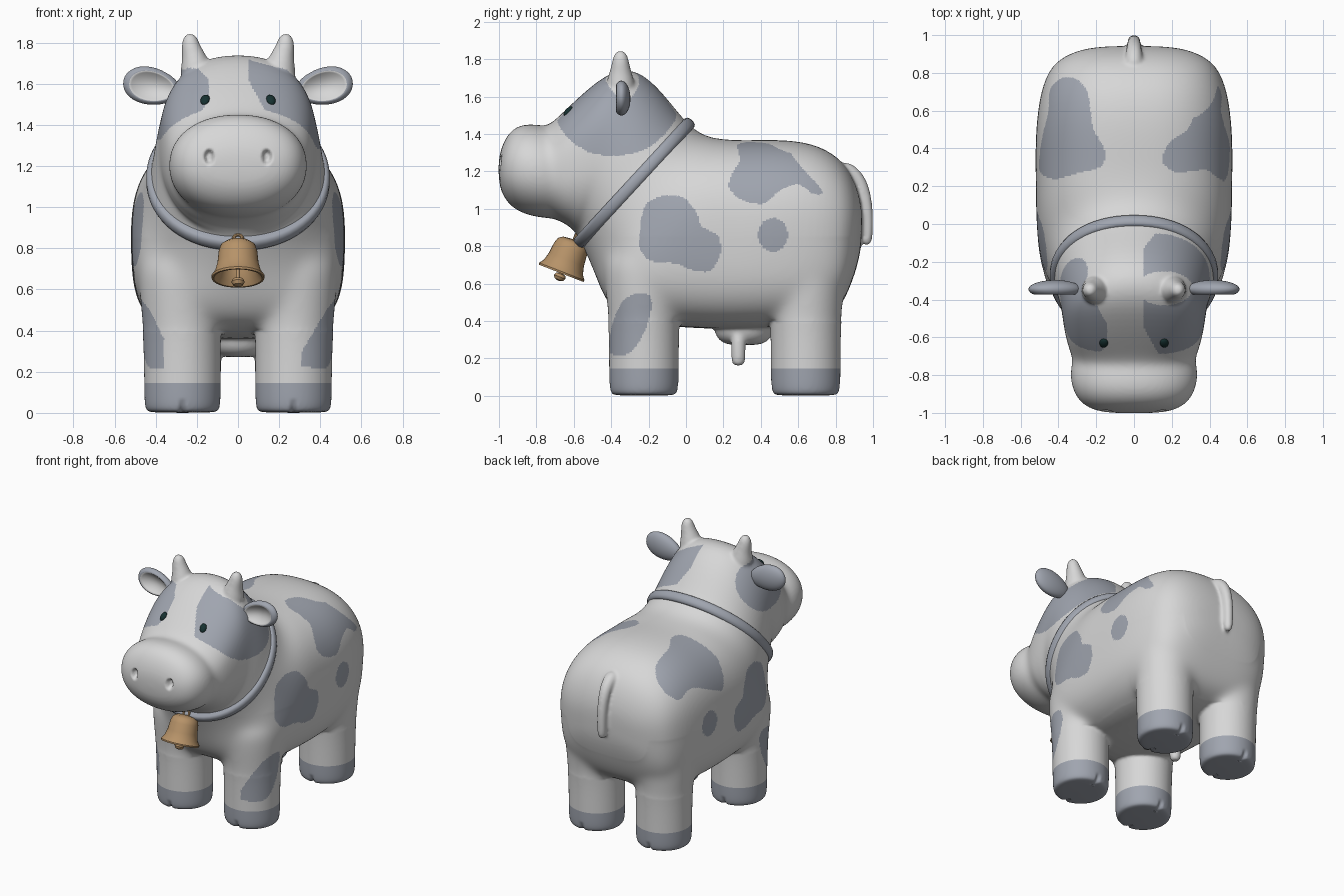
import bpy, bmesh, math
from mathutils import Vector, Matrix

if "Cube" in bpy.data.objects:
    bpy.data.objects.remove(bpy.data.objects["Cube"])

def material(name, rgb):
    m = bpy.data.materials.new(name)
    m.diffuse_color = (*rgb, 1)
    m.use_nodes = True
    m.node_tree.nodes["Principled BSDF"].inputs["Base Color"].default_value = m.diffuse_color
    return m

WHITE = material("soft_white", (0.68, 0.68, 0.68))
GREY = material("slate_grey", (0.35, 0.375, 0.43))
BRASS = material("brass", (0.47, 0.29, 0.14))
DARK = material("eye_dark", (0.008, 0.03, 0.03))
SEG = 32

def finish(bm, name, mats, angle=None):
    bmesh.ops.recalc_face_normals(bm, faces=bm.faces)
    me = bpy.data.meshes.new(name)
    bm.to_mesh(me)
    bm.free()
    ob = bpy.data.objects.new(name, me)
    bpy.context.collection.objects.link(ob)
    for m in mats:
        me.materials.append(m)
    bpy.ops.object.select_all(action='DESELECT')
    ob.select_set(True)
    bpy.context.view_layer.objects.active = ob
    if angle:
        bpy.ops.object.shade_smooth_by_angle(angle=math.radians(angle))
    else:
        bpy.ops.object.shade_smooth()
    return ob

def skin(bm, rings, closed=False):
    """Join rings of points with quads."""
    vs = [[bm.verts.new(p) for p in r] for r in rings]
    n = len(vs[0])
    for a, b in zip(vs, vs[1:] + (vs[:1] if closed else [])):
        for i in range(n):
            bm.faces.new((a[i], a[(i + 1) % n], b[(i + 1) % n], b[i]))
    if not closed:
        bm.faces.new(vs[0])
        bm.faces.new(vs[-1])

def oval(t, e):
    """Point on a unit superellipse."""
    c, s = math.cos(t), math.sin(t)
    return (math.copysign(abs(c) ** (2 / e), c), math.copysign(abs(s) ** (2 / e), s))

def section(ty, tz, by, bz, w):
    mid = Vector((0, (ty + by) / 2, (tz + bz) / 2))
    up = Vector((0, (ty - by) / 2, (tz - bz) / 2))
    hi = 2.15 if ty < -.7 or -.3 < ty < .15 else 2.5
    lo = 3.4 if ty > .15 else hi          # squarer belly
    pts = [oval(2 * math.pi * i / SEG, hi if i < SEG / 2 else lo) for i in range(SEG)]
    return [mid + up * s + Vector((w * c, 0, 0)) for c, s in pts]

def tube(bm, pts, n=16):
    """Tapered round tube along (x, y, z, radius) points."""
    ps = [Vector(p[:3]) for p in pts]
    rings = []
    for i, p in enumerate(ps):
        t = (ps[min(i + 1, len(ps) - 1)] - ps[max(i - 1, 0)]).normalized()
        u = t.cross(Vector((1, 0, 0))).normalized()
        v = u.cross(t)
        rings.append([p + pts[i][3] * (u * math.cos(a) + v * math.sin(a))
                      for a in (2 * math.pi * k / n for k in range(n))])
    skin(bm, rings)

# Body, neck and head: top y, top z, bottom y, bottom z, half width
SECTIONS = [
    (-1.005, 1.25, -1.0, 1.13, .13), (-.985, 1.34, -.975, 1.06, .235),
    (-.94, 1.42, -.92, .995, .30), (-.87, 1.455, -.83, .96, .335),
    (-.79, 1.45, -.75, .95, .338), (-.735, 1.44, -.70, .945, .322),
    (-.65, 1.525, -.65, .92, .35), (-.5, 1.665, -.62, .90, .37),
    (-.38, 1.745, -.60, .88, .38), (-.25, 1.745, -.585, .86, .39),
    (-.12, 1.62, -.575, .845, .41), (0, 1.46, -.565, .825, .425),
    (.1, 1.385, -.49, .66, .465), (.22, 1.37, -.43, .49, .50),
    (.32, 1.368, -.31, .385, .52), (.4, 1.37, .1, .355, .522),
    (.55, 1.37, .35, .355, .525), (.7, 1.345, .63, .37, .505),
    (.82, 1.275, .785, .42, .46), (.89, 1.18, .85, .51, .40),
    (.93, 1.07, .908, .66, .30), (.945, .97, .94, .8, .16)]
bm = bmesh.new()
skin(bm, [section(*s) for s in SECTIONS])
for sx in (-1, 1):
    # Legs
    for y in (-.225, .64):
        tube(bm, [(sx * x, y, z, r) for x, z, r in (
            (.27, 0, .165), (.27, .012, .18), (.27, .05, .187), (.27, .15, .188),
            (.272, .35, .189), (.274, .5, .2), (.27, .65, .218), (.26, .8, .22))], 24)
    # Horns
    tube(bm, [(sx * x, -.35, z, r) for x, z, r in (
        (.2, 1.6, .085), (.205, 1.69, .075), (.218, 1.74, .056),
        (.232, 1.79, .046), (.232, 1.825, .036), (.23, 1.845, .018))])
    # Teats
    tube(bm, [(sx * .12, .28, z, r) for z, r in (
        (.16, .02), (.175, .038), (.23, .04), (.36, .04))])
# Udder
tube(bm, [(0, .31, .27, .07), (0, .31, .285, .125), (0, .31, .33, .165), (0, .31, .45, .17)])
# Tail
tube(bm, [(0, .82, 1.21, .05), (0, .88, 1.2, .045), (0, .935, 1.14, .04), (0, .963, 1.03, .036),
          (0, .97, .92, .033), (0, .966, .83, .032), (0, .965, .805, .018)])
cow = finish(bm, "cow_body", [WHITE, GREY])

# Fuse the parts into one soft surface
mod = cow.modifiers.new("round", 'SUBSURF')
mod.levels = 2
mod = cow.modifiers.new("fuse", 'REMESH')
mod.mode = 'VOXEL'
mod.voxel_size = .0092
mod = cow.modifiers.new("soften", 'SMOOTH')
mod.factor = .5
mod.iterations = 11
for name in ("round", "fuse", "soften"):
    bpy.ops.object.modifier_apply(modifier=name)

# Coat patches: outlines in side view (y, z) or top view (x, y)
def chaikin(p):
    for _ in range(2):
        p = [q for a, b in zip(p, p[1:] + p[:1]) for q in (
            (.8 * a[0] + .2 * b[0], .8 * a[1] + .2 * b[1]),
            (.2 * a[0] + .8 * b[0], .2 * a[1] + .8 * b[1]))]
    return p

def inside(poly, x, y):
    hit = False
    for (ax, ay), (bx, by) in zip(poly, poly[1:] + poly[:1]):
        if (ay > y) != (by > y) and x < ax + (y - ay) * (bx - ax) / (by - ay):
            hit = not hit
    return hit

FLANK = chaikin([(-.25, .9), (-.22, 1.03), (-.12, 1.075), (-.01, 1.065), (.06, .98), (.08, .9),
                 (.18, .86), (.19, .75), (.13, .66), (.03, .67), (-.05, .71), (-.19, .715), (-.25, .78)])
RUMP = chaikin([(.28, 1.32), (.2, 1.45), (.5, 1.45), (.53, 1.34), (.6, 1.24), (.75, 1.08), (.68, 1.075),
                (.6, 1.14), (.5, 1.1), (.42, 1.02), (.3, 1.04), (.22, 1.11), (.25, 1.2), (.29, 1.25)])
RUMP_TOP = chaikin([(.14, .33), (.18, .43), (.29, .5), (.35, .65), (.43, .78), (.6, .85), (.6, .15),
                    (.4, .2), (.3, .24), (.2, .28)])
RUMP_LEFT = chaikin([(-.45, .72), (-.38, .78), (-.3, .77), (-.24, .7), (-.22, .5), (-.15, .4), (-.16, .3),
                     (-.3, .27), (-.42, .23), (-.51, .27), (-.49, .45), (-.45, .6)])
KNEE = chaikin([(-.35, .5), (-.28, .55), (-.18, .54), (-.19, .42), (-.25, .28), (-.32, .21),
                (-.45, .23), (-.45, .4)])
FACE = chaikin([(-.7, 1.47), (-.62, 1.36), (-.5, 1.29), (-.35, 1.28), (-.2, 1.32), (-.1, 1.41),
                (-.04, 1.5), (-.08, 1.72), (-.3, 1.85), (-.5, 1.85), (-.66, 1.62)])

def is_grey(c):
    x, y, z = c
    ax = abs(x)
    if z < .145:
        return True
    if z < .6:
        edge = .31 + max(0, z - .3) * .6 if x > 0 else .36 + max(0, z - .36) * .5
        return ax > edge and inside(KNEE, y, z)
    if ax > .3 and (inside(FLANK, y, z) or math.hypot((y - .465) / .08, (z - .86) / .09) < 1):
        return True
    if z < .95:
        return False
    if x > 0:
        horn = z > 1.58 and math.hypot((x - .16) / .15, (y + .34) / .09) < 1
        face = x > .05 + max(0, 1.62 - z) * .55 and not horn and inside(FACE, y, z)
        return face or (inside(RUMP_TOP, x, y) and inside(RUMP, y, z))
    face = (ax > .14 + max(0, 1.52 - z) * .7 + max(0, z - 1.62)
            and math.hypot((y + .43) / .25, (z - 1.5) / .175) < 1)
    return face or inside(RUMP_LEFT, x, y)

bm = bmesh.new()
bm.from_mesh(cow.data)
# Melt the legs into the belly
blend = [v for v in bm.verts if .4 < v.co.z < .85 and v.co.y < .9]
for _ in range(70):
    bmesh.ops.smooth_vert(bm, verts=blend, factor=.5, use_axis_x=True, use_axis_y=True, use_axis_z=True)
for v in bm.verts:
    x, y, z = v.co
    # Nostrils
    d = math.hypot((abs(x) - .14) / .026, (z - 1.245) / .04)
    if y < -.85 and d < 1:
        v.co.y += .035 * min(1, 2 * (1 - d))
    # Hoof clefts
    d = abs(abs(x) - .27) / .022
    leg = -.225 if y < .2 else .64
    if z < .07 and d < 1 and abs(y - leg) > .12:
        v.co.y -= math.copysign(.03 * (1 - d) * (1 - z / .07), y - leg)
    v.co.z = max(v.co.z, 0)
bmesh.ops.bisect_plane(bm, geom=bm.verts[:] + bm.edges[:] + bm.faces[:],
                       plane_co=(0, 0, .145), plane_no=(0, 0, 1))
for f in bm.faces:
    f.material_index = int(is_grey(f.calc_center_median()))
    f.smooth = True
bm.to_mesh(cow.data)
bm.free()

# Ears with a white dished front, and eyes set on the face
for sx, side in ((-1, "left"), (1, "right")):
    bm = bmesh.new()
    bmesh.ops.create_uvsphere(bm, u_segments=32, v_segments=24, radius=1,
                              matrix=Matrix.Rotation(math.pi / 2, 4, 'X'))
    for f in bm.faces:
        c = f.calc_center_median()
        f.material_index = int(c.y < 0 and math.hypot(c.x, c.z) < .75)
    for v in bm.verts:
        r = math.hypot(v.co.x, v.co.z)
        if v.co.y < 0 and r < .8:
            v.co.y = -.6 + .75 * (1 - (r / .8) ** 2)
        v.co.z *= 1 + .15 * v.co.x * sx
    bm.transform(Matrix.Translation((sx * .418, -.345, 1.588)) @ Matrix.Rotation(-sx * .2, 4, 'Y')
                 @ Matrix.Diagonal((.142, .048, .09, 1)))
    finish(bm, side + "_ear", [GREY, WHITE])

    hit, loc, nor, _ = cow.ray_cast(Vector((sx * .16, -2, 1.522)), Vector((0, 1, 0)))
    bm = bmesh.new()
    bmesh.ops.create_uvsphere(bm, u_segments=16, v_segments=10, radius=1)
    bm.transform(Matrix.Translation(loc) @ nor.to_track_quat('Z', 'Y').to_matrix().to_4x4()
                 @ Matrix.Diagonal((.023, .032, .015, 1)))
    finish(bm, side + "_eye", [DARK])

# Collar: rounded strap swept round the neck
mid, up = Vector((0, -.2775, 1.138)), Vector((0, .2925, .3175))
axis = up.cross(Vector((1, 0, 0))).normalized()
strap = [(-.03, -.034), (.006, -.034), (.017, -.028), (.024, -.012),
         (.024, .012), (.017, .028), (.006, .034), (-.03, .034)]
rings = []
for i in range(64):
    c, s = oval(2 * math.pi * i / 64, 2.1)
    out = (up.normalized() * s + Vector((c, 0, 0))).normalized()
    base = mid + up * s + Vector((.422 * c, 0, 0))
    rings.append([base + out * r + axis * a for r, a in strap])
bm = bmesh.new()
skin(bm, rings, closed=True)
finish(bm, "collar", [GREY], 62)

# Bell: turned profile, hanger loop and clapper
def lathe(bm, prof, n=32):
    skin(bm, [[Vector((r * math.cos(a), r * math.sin(a), h))
               for a in (2 * math.pi * k / n for k in range(n))] for r, h in prof])

bm = bmesh.new()
lathe(bm, [(.02, .165), (.06, .15), (.075, .08), (.1, .025), (.118, 0), (.128, 0), (.13, .01), (.112, .035),
           (.1, .08), (.094, .14), (.084, .17), (.06, .187), (.02, .192)])
lathe(bm, [(.01, .17), (.01, 0), (.026, -.005), (.033, -.02), (.024, -.036), (.008, -.042)], 16)
loop = []
for k in range(16):
    a = 2 * math.pi * k / 16
    d = Vector((math.cos(a), 0, math.sin(a)))
    loop.append([Vector((0, 0, .205)) + d * (.022 + .008 * math.cos(b)) + Vector((0, .008 * math.sin(b), 0))
                 for b in (math.pi * j / 4 for j in range(8))])
skin(bm, loop, closed=True)
bm.transform(Matrix.Translation((0, -.668, .655)) @ Matrix.Rotation(-.37, 4, 'X'))
finish(bm, "bell", [BRASS], 40)
